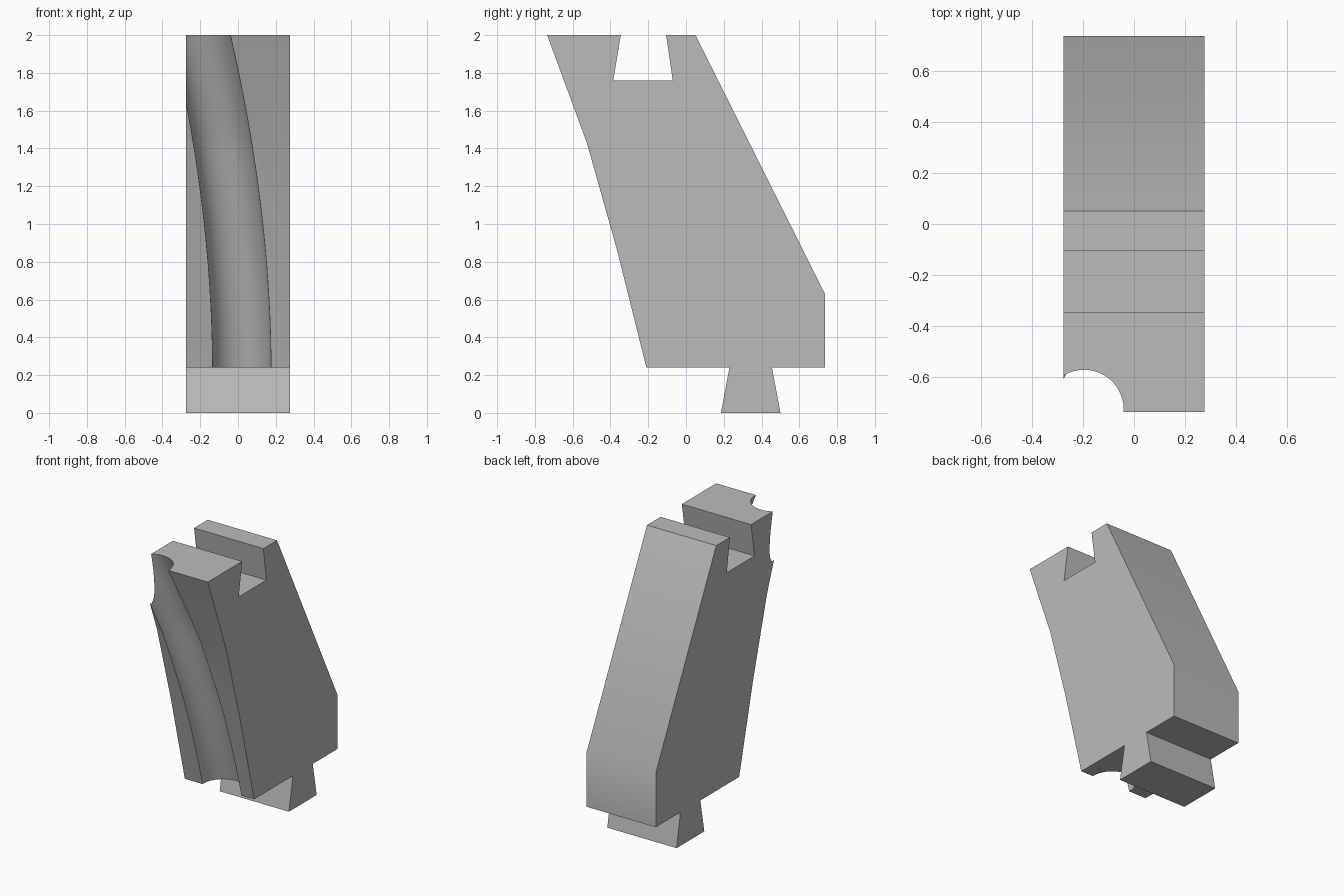
import bpy, bmesh, math

if "Cube" in bpy.data.objects:
    bpy.data.objects.remove(bpy.data.objects["Cube"])

grey = bpy.data.materials.new("plain grey")
grey.use_nodes = True
colour = (0.5, 0.5, 0.5, 1)
grey.diffuse_color = colour
grey.node_tree.nodes["Principled BSDF"].inputs["Base Color"].default_value = colour

HALF_WIDTH = 0.275
BASE, TOP = 0.24, 2.0
RADIUS = 0.155

# Side outline as (y, z): leaning front, dovetail slot on top, dovetail tenon below
front = [(-0.21, BASE), (-0.37, 0.88), (-0.525, 1.43), (-0.735, TOP)]
slot = [(-0.345, TOP), (-0.385, 1.76), (-0.07, 1.76), (-0.105, TOP)]
back = [(0.05, TOP), (0.735, 0.63), (0.735, BASE)]
tenon = [(0.455, BASE), (0.5, 0), (0.185, 0), (0.23, BASE)]


def make_object(name, bm):
    bmesh.ops.recalc_face_normals(bm, faces=bm.faces)
    mesh = bpy.data.meshes.new(name)
    bm.to_mesh(mesh)
    bm.free()
    mesh.materials.append(grey)
    obj = bpy.data.objects.new(name, mesh)
    bpy.context.collection.objects.link(obj)
    return obj


def front_y(z):
    """Front face position at a height, continued past both ends."""
    for (y0, z0), (y1, z1) in zip(front, front[1:]):
        if z <= z1 or z1 == TOP:
            return y0 + (y1 - y0) * (z - z0) / (z1 - z0)


# Block: outline extruded across the width
bm = bmesh.new()
face = bm.faces.new([bm.verts.new((-HALF_WIDTH, y, z))
                     for y, z in front + slot + back + tenon])
extruded = bmesh.ops.extrude_face_region(bm, geom=[face])["geom"]
bmesh.ops.translate(bm, vec=(2 * HALF_WIDTH, 0, 0),
                    verts=[v for v in extruded if isinstance(v, bmesh.types.BMVert)])
block = make_object("dovetail_block", bm)

# Curved groove cutter: rings following the front face and bending to the right
SIDES, RINGS = 48, 28
bm = bmesh.new()
rings = []
for i in range(RINGS + 1):
    z = 0.15 + 1.95 * i / RINGS
    t = max(0, (z - BASE) / (TOP - BASE))
    cx, cy = 0.02 - 0.215 * t ** 1.9, front_y(z) + 0.01
    rings.append([bm.verts.new((cx + RADIUS * math.cos(a), cy + RADIUS * math.sin(a), z))
                  for a in (math.tau * k / SIDES for k in range(SIDES))])
for low, high in zip(rings, rings[1:]):
    for k in range(SIDES):
        n = (k + 1) % SIDES
        bm.faces.new((low[k], low[n], high[n], high[k]))
bm.faces.new(rings[0])
bm.faces.new(rings[-1])
cutter = make_object("groove_cutter", bm)
cutter.hide_render = True

# Cut the groove, then drop the cutter
bpy.ops.object.select_all(action="DESELECT")
block.select_set(True)
bpy.context.view_layer.objects.active = block
cut = block.modifiers.new("groove", "BOOLEAN")
cut.operation = "DIFFERENCE"
cut.solver = "EXACT"
cut.object = cutter
bpy.ops.object.modifier_apply(modifier=cut.name)
bpy.data.objects.remove(cutter)
bpy.ops.object.shade_smooth_by_angle(angle=math.radians(30))
